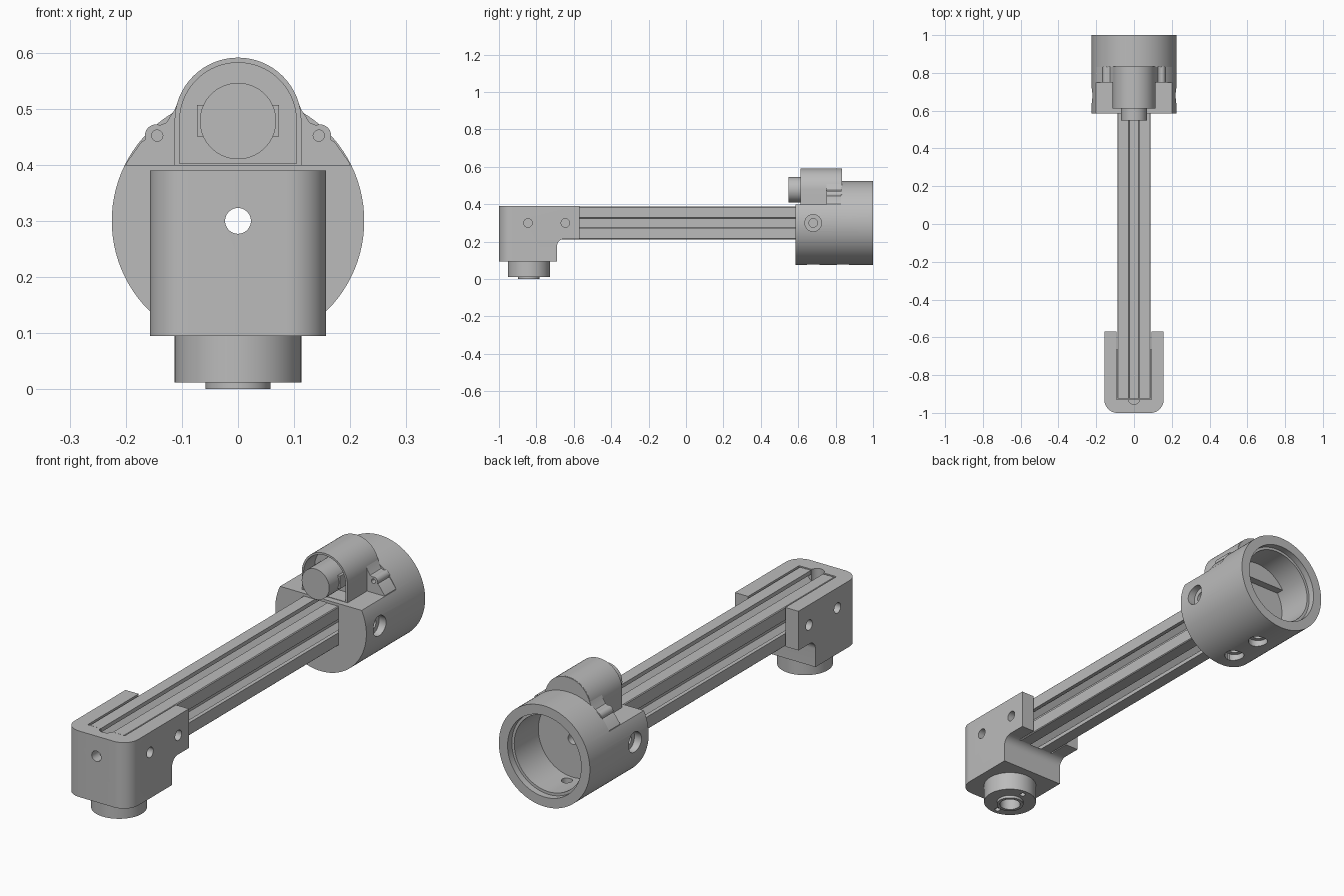
import bpy, bmesh, math
from mathutils import Vector

cube = bpy.data.objects.get("Cube")
if cube:
    bpy.data.objects.remove(cube, do_unlink=True)

grey = bpy.data.materials.new("plain_grey")
grey.use_nodes = True
GREY = (0.5, 0.5, 0.5, 1)
grey.diffuse_color = GREY
grey.node_tree.nodes["Principled BSDF"].inputs["Base Color"].default_value = GREY

AXIS_Z = 0.3      # height of the rail and drum axis
MOTOR_Z = 0.478   # height of the motor axis
BOSS_Y = -0.84    # vertical mounting axis


def prism(name, points, axis, start, end):
    """Extrude a closed 2D outline along x (y,z), y (x,z) or z (x,y)."""
    place = {"x": lambda p, t: Vector((t, p[0], p[1])),
             "y": lambda p, t: Vector((p[0], t, p[1])),
             "z": lambda p, t: Vector((p[0], p[1], t))}[axis]
    bm = bmesh.new()
    a = [bm.verts.new(place(p, start)) for p in points]
    b = [bm.verts.new(place(p, end)) for p in points]
    bm.faces.new(a)
    bm.faces.new(b)
    for i in range(len(a)):
        j = (i + 1) % len(a)
        bm.faces.new((a[i], a[j], b[j], b[i]))
    bmesh.ops.recalc_face_normals(bm, faces=bm.faces)
    mesh = bpy.data.meshes.new(name)
    bm.to_mesh(mesh)
    bm.free()
    mesh.materials.append(grey)
    obj = bpy.data.objects.new(name, mesh)
    bpy.context.collection.objects.link(obj)
    return obj


def arc(cx, cy, r, start, end, steps=12):
    angles = [math.radians(start + (end - start) * i / steps) for i in range(steps + 1)]
    return [(cx + r * math.cos(a), cy + r * math.sin(a)) for a in angles]


def rod(name, center, r, axis, start, end, sides=40):
    return prism(name, arc(*center, r, 0, 360, sides)[:-1], axis, start, end)


def block(name, x, y, z):
    return prism(name, [(x[0], y[0]), (x[1], y[0]), (x[1], y[1]), (x[0], y[1])], "z", *z)


def combine(target, tools, operation="DIFFERENCE"):
    """Apply booleans one after another and discard the tools."""
    for tool in tools:
        tool.hide_render = True
        mod = target.modifiers.new("cut", "BOOLEAN")
        mod.operation = operation
        mod.solver = "EXACT"
        mod.object = tool
        graph = bpy.context.evaluated_depsgraph_get()
        mesh = bpy.data.meshes.new_from_object(target.evaluated_get(graph))
        target.modifiers.clear()
        target.data = mesh
        bpy.data.objects.remove(tool, do_unlink=True)


def arch(r, bottom):
    return [(r, bottom)] + arc(0, MOTOR_Z, r, 0, 180, 32) + [(-r, bottom)]


# Slotted rail: one side of the section, turned four times
side = [(0.0875, -0.084), (0.0875, -0.03), (0.07, -0.03), (0.07, -0.048),
        (0.06, -0.048), (0.035, -0.023)]
side += [(u, -v) for u, v in reversed(side)]
outline = []
for k in range(4):
    c, s = round(math.cos(k * math.pi / 2)), round(math.sin(k * math.pi / 2))
    outline += [(u * c - v * s, AXIS_Z + u * s + v * c) for u, v in side]
rail = prism("slotted_rail", outline, "y", -0.925, 0.74)
combine(rail, [rod("bore", (0, AXIS_Z), 0.023, "y", -1.1, 0.9)])

# Front bracket: side outline trimmed by a plan with rounded front corners
profile = [(-1, 0.095), (-0.69, 0.095)] + arc(-0.65, 0.175, 0.04, 180, 90)
profile += [(-0.57, 0.215), (-0.57, 0.39), (-1, 0.39)]
bracket = prism("front_bracket", profile, "x", -0.157, 0.157)
plan = arc(-0.087, -0.93, 0.07, 180, 270) + arc(0.087, -0.93, 0.07, 270, 360)
plan += [(0.157, -0.5), (-0.157, -0.5)]
combine(bracket, [prism("plan", plan, "z", 0, 0.5)], "INTERSECT")
cuts = [block("channel", (-0.092, 0.092), (-0.93, -0.5), (0.212, 0.5)),
        rod("front_hole", (0, AXIS_Z), 0.023, "y", -1.1, -0.9),
        rod("slot_end", (0, -0.925), 0.03, "z", 0.22, 0.5),
        rod("boss_bore", (0, BOSS_Y), 0.044, "z", 0, 0.19)]
cuts += [rod("side_hole", (y, AXIS_Z), 0.023, "x", -0.3, 0.3, 24) for y in (-0.845, -0.645)]
combine(bracket, cuts)

# Round boss below the bracket, with a thin locating ring and screw holes
boss = rod("mounting_boss", (0, BOSS_Y), 0.113, "z", 0.012, 0.097, 64)
combine(boss, [rod("ring", (0, BOSS_Y), 0.058, "z", 0, 0.05)], "UNION")
cuts = [rod("bore", (0, BOSS_Y), 0.044, "z", -0.1, 0.2)]
cuts += [rod("screw", (0, BOSS_Y + d), 0.012, "z", -0.1, 0.07, 16) for d in (-0.085, 0.085)]
combine(boss, cuts)

# Rear drum with a flat shelf, a stepped bore and countersunk screw holes
drum = rod("rear_drum", (0, AXIS_Z), 0.225, "y", 0.585, 1, 96)
cuts = [block("shelf", (-0.3, 0.3), (0.5, 0.83), (0.4, 0.7)),
        block("rail_pocket", (-0.088, 0.088), (0.5, 0.741), (0.212, 0.388)),
        rod("through", (0, AXIS_Z), 0.023, "y", 0.5, 0.9),
        rod("bore", (0, AXIS_Z), 0.17, "y", 0.8, 1.1, 72),
        rod("bore_step", (0, AXIS_Z), 0.182, "y", 0.97, 1.1, 72)]
for sign in (-1, 1):
    cuts += [rod("side_hole", (0.68, AXIS_Z), 0.023, "x", sign * 0.07, sign * 0.3, 24),
             rod("side_sink", (0.68, AXIS_Z), 0.045, "x", sign * 0.19, sign * 0.3, 32)]
for y in (0.68, 0.84):
    cuts += [rod("under_hole", (0, y), 0.023, "z", 0, 0.22, 24),
             rod("under_sink", (0, y), 0.042, "z", 0, 0.105, 32)]
combine(drum, cuts)

# Flange behind the motor with a screw ear on each side
right = [(0.2, 0.39), (0.2, 0.402), (0.172, 0.441)] + arc(0.146, 0.452, 0.02, -20, 110, 8)
right += [(0.128, 0.475), (0.113, 0.498)]
outline = right + arc(0, MOTOR_Z, 0.112, 22, 158, 32) + [(-x, z) for x, z in reversed(right)]
flange = prism("motor_flange", outline, "y", 0.75, 0.835)
combine(flange, [rod("ear_hole", (s * 0.144, 0.452), 0.01, "y", 0.7, 0.8, 20) for s in (-1, 1)])

# Arched housing, open at the front
housing = prism("motor_housing", arch(0.113, 0.395), "y", 0.612, 0.832)
combine(housing, [prism("recess", arch(0.104, 0.402), "y", 0.5, 0.69)])

# Motor can with flat side terminals
rod("motor", (0, MOTOR_Z), 0.068, "y", 0.547, 0.7, 64)
block("motor_terminals", (-0.073, 0.073), (0.615, 0.7), (0.45, 0.507))

# Smooth the curved walls and keep the edges crisp
bpy.ops.object.select_all(action="DESELECT")
for obj in bpy.context.collection.objects:
    if obj.type == "MESH":
        obj.select_set(True)
        bpy.context.view_layer.objects.active = obj
bpy.ops.object.shade_smooth_by_angle(angle=math.radians(30))
